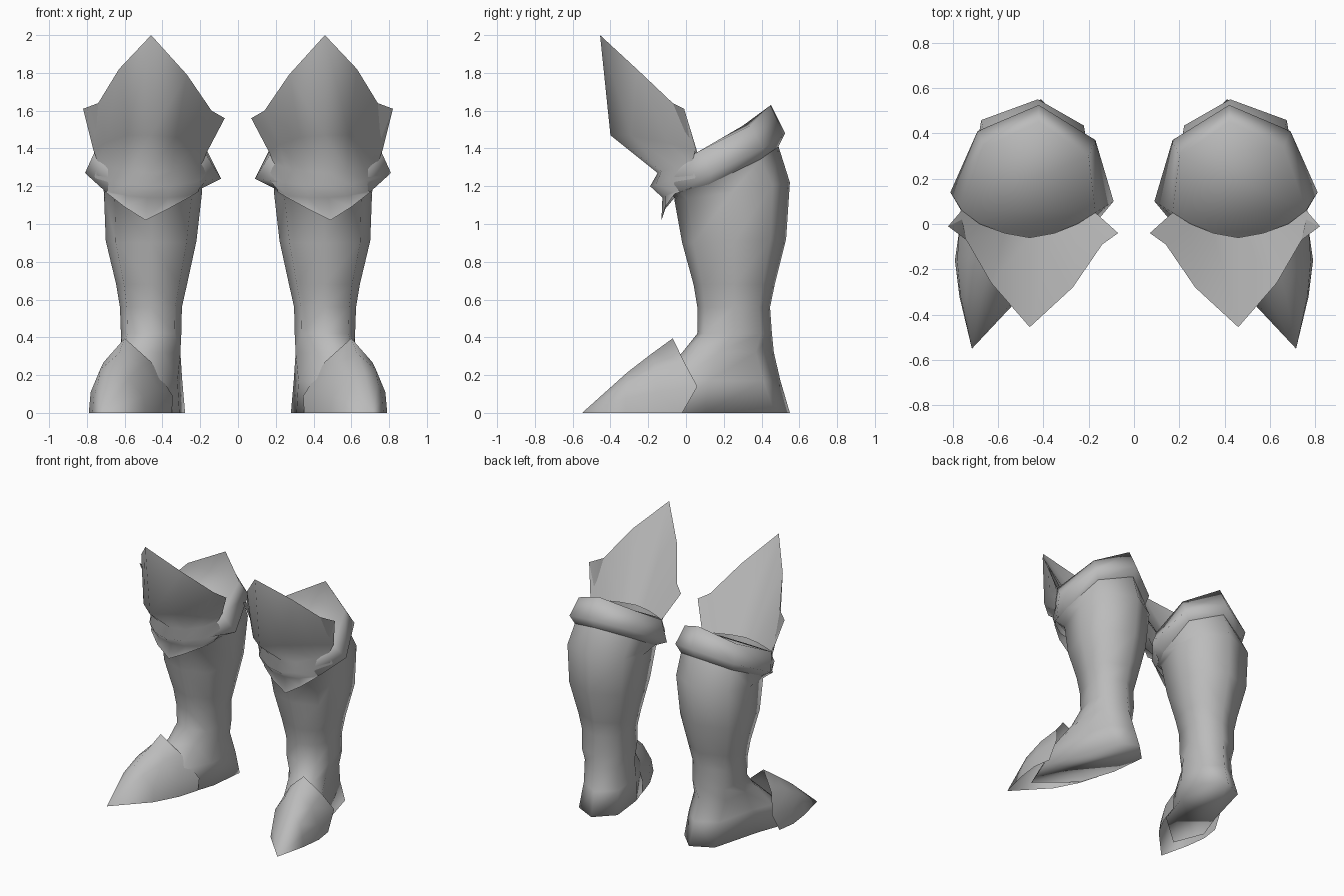
import bpy, bmesh, math

steel = bpy.data.materials.new("grey steel")
steel.diffuse_color = (0.5, 0.5, 0.5, 1)


def loft(name, rows, closed=True, start=False, lid=False, tip=None, angle=180):
    """Skin rows of points into a surface, then mirror it to the other leg."""
    bm = bmesh.new()
    grid = [[bm.verts.new(p) for p in row] for row in rows]
    n = len(grid[0])
    spans = range(n if closed else n - 1)
    for a, b in zip(grid, grid[1:]):
        for i in spans:
            j = (i + 1) % n
            bm.faces.new((a[i], a[j], b[j], b[i]))
    if start:
        bm.faces.new(grid[0][::-1])
    if lid:  # strips from side to side across the last ring
        t = grid[-1]
        for f in ((0, 1, 7), (1, 2, 6, 7), (2, 3, 5, 6), (3, 4, 5)):
            bm.faces.new([t[i] for i in f])
    if tip:
        v = bm.verts.new(tip)
        for i in spans:
            bm.faces.new((grid[0][i], grid[0][(i + 1) % n], v))
    bmesh.ops.recalc_face_normals(bm, faces=bm.faces)
    # keep the shell facing away from its middle
    mid = sum((f.calc_center_median() for f in bm.faces), bm.faces[:][0].normal * 0) / len(bm.faces)
    if sum((f.calc_center_median() - mid).dot(f.normal) * f.calc_area() for f in bm.faces) < 0:
        bmesh.ops.reverse_faces(bm, faces=bm.faces)
    mesh = bpy.data.meshes.new(name)
    bm.to_mesh(mesh)
    bm.free()
    mesh.materials.append(steel)
    ob = bpy.data.objects.new(name, mesh)
    bpy.context.collection.objects.link(ob)
    bpy.ops.object.select_all(action='DESELECT')
    ob.select_set(True)
    bpy.context.view_layer.objects.active = ob
    bpy.ops.object.shade_smooth_by_angle(angle=math.radians(angle))
    mirror = ob.modifiers.new("other leg", 'MIRROR')
    mirror.use_mirror_merge = False
    return ob


def ring(x0, x1, y0, y1, zf, zb):
    """Eight-sided leg section, starting at the front; height runs zf to zb."""
    cx, cy, rx, ry = (x0 + x1) / 2, (y0 + y1) / 2, (x1 - x0) / 2, (y1 - y0) / 2
    unit = [(0, -1), (.78, -.78), (1, 0), (.86, .70), (-.1, 1), (-.88, .62), (-1, 0), (-.78, -.78)]
    return [(cx + rx * u, cy + ry * v, zf + (zb - zf) * (v + 1) / 2) for u, v in unit]


def flat(z, pts):
    return [(x, y, z) for x, y in pts]


# Cuff: lower edge, flared ridge and upper rim, closed by a sloping lid
cuff = [
    [(.48, -.06, 1.14), (.70, -.03, 1.17), (.72, .12, 1.21), (.66, .39, 1.34),
     (.42, .49, 1.41), (.21, .36, 1.34), (.19, .10, 1.19), (.25, -.03, 1.15)],
    [(.48, -.16, 1.20), (.68, -.08, 1.23), (.81, .14, 1.27), (.69, .41, 1.40),
     (.42, .525, 1.48), (.17, .37, 1.40), (.09, .10, 1.24), (.24, -.08, 1.22)],
    [(.47, -.09, 1.30), (.66, -.03, 1.33), (.76, .06, 1.38), (.66, .34, 1.52),
     (.42, .45, 1.63), (.20, .30, 1.52), (.17, .05, 1.37), (.27, -.04, 1.33)],
]
loft("cuff", cuff, lid=True)

# Boot: foot sections turned outward, then the ankle, calf and top edge under the cuff
boot = [
    flat(0.0, [(.66, -.35), (.75, -.12), (.67, .10), (.57, .47), (.41, .55), (.28, .42), (.31, .15), (.40, -.12)]),
    flat(.17, [(.62, -.15), (.70, -.03), (.64, .12), (.57, .41), (.42, .50), (.295, .39), (.32, .14), (.42, -.06)]),
    flat(.32, [(.53, -.02), (.61, .04), (.62, .17), (.59, .37), (.44, .465), (.32, .36), (.305, .18), (.40, .05)]),
    ring(.30, .62, .06, .455, .42, .42),
    ring(.297, .625, .06, .445, .56, .56),
    ring(.27, .645, .04, .47, .68, .68),
    ring(.22, .70, -.02, .53, .90, .92),
    ring(.19, .71, -.06, .55, 1.12, 1.22),
    cuff[0],
]
loft("boot", boot, start=True)

# Knee plate: hollow back, pointed rim with side wings, belly, and V-shaped lower guard
knee = [
    [(.17, .05, 1.37), (.25, .0, 1.36), (.35, -.04, 1.36), (.46, -.06, 1.36),
     (.57, -.04, 1.36), (.68, .0, 1.36), (.76, .06, 1.38)],
    [(.07, -.04, 1.56), (.14, -.09, 1.60), (.27, -.28, 1.79), (.46, -.455, 2.0),
     (.63, -.26, 1.82), (.74, -.07, 1.64), (.82, -.01, 1.61)],
    [(.165, .04, 1.38), (.22, -.11, 1.42), (.33, -.29, 1.46), (.46, -.40, 1.47),
     (.59, -.29, 1.47), (.70, -.10, 1.43), (.765, .05, 1.39)],
    [(.19, .03, 1.32), (.25, -.07, 1.30), (.35, -.13, 1.28), (.47, -.15, 1.27),
     (.58, -.13, 1.28), (.67, -.06, 1.30), (.74, .03, 1.32)],
    [(.16, .03, 1.24), (.24, -.09, 1.22), (.36, -.16, 1.20), (.48, -.19, 1.20),
     (.59, -.16, 1.21), (.68, -.09, 1.23), (.76, .05, 1.25)],
    [(.21, .02, 1.18), (.26, -.06, 1.15), (.37, -.11, 1.14), (.48, -.125, 1.14),
     (.59, -.11, 1.15), (.68, -.06, 1.17), (.72, .03, 1.20)],
    [(.21, .02, 1.17), (.26, -.06, 1.14), (.37, -.11, 1.08), (.49, -.13, 1.02),
     (.60, -.11, 1.09), (.69, -.06, 1.16), (.72, .03, 1.19)],
]
loft("knee_plate", knee, closed=False, angle=110)

# Toe cap: pointed shell with an arched rear rim
toe = [
    [(.49, -.31, 0), (.50, -.30, .09), (.58, -.31, .18), (.67, -.31, .215),
     (.74, -.31, .16), (.765, -.32, .08), (.77, -.32, 0)],
    [(.40, -.14, 0), (.41, -.14, .12), (.51, -.17, .25), (.63, -.18, .315),
     (.73, -.16, .23), (.78, -.16, .11), (.79, -.16, 0)],
    [(.35, .02, 0), (.345, .03, .09), (.46, -.03, .27), (.60, -.07, .395),
     (.71, -.01, .27), (.765, .06, .14), (.77, -.02, 0)],
]
loft("toe_cap", toe, closed=False, tip=(.715, -.55, 0), angle=110)
